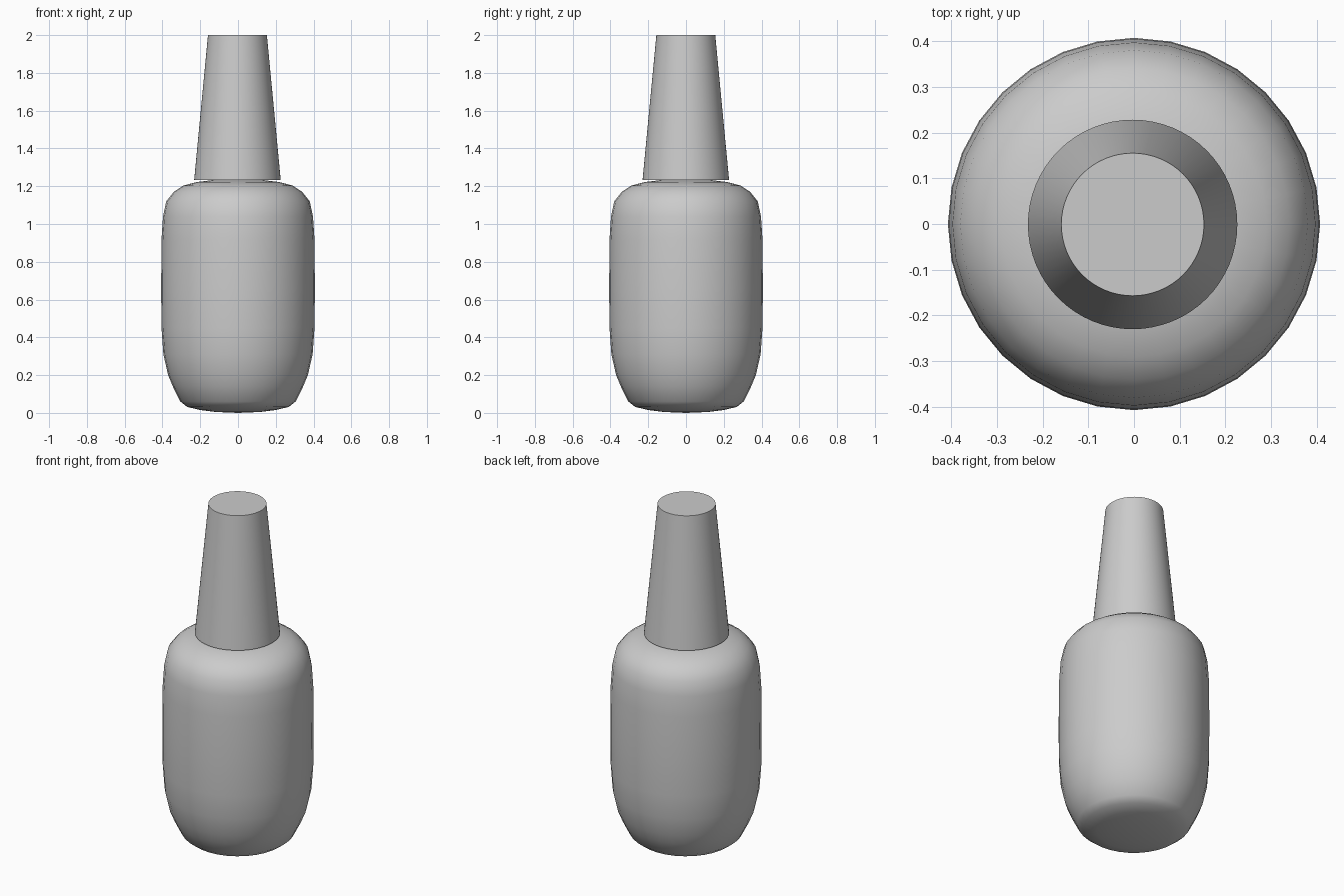
import bpy, bmesh, math

if "Cube" in bpy.data.objects:
    bpy.data.objects.remove(bpy.data.objects["Cube"])


def lathe(name, profile, sides, centre=(0, 0), angle=40):
    """Spin an (r, z) profile around z; ends with r = 0 become poles."""
    bm = bmesh.new()
    verts = [bm.verts.new((r, 0, z)) for r, z in profile]
    edges = [bm.edges.new(p) for p in zip(verts, verts[1:])]
    bmesh.ops.spin(bm, geom=verts + edges, cent=(0, 0, 0), axis=(0, 0, 1),
                   angle=math.tau, steps=sides, use_duplicate=False)
    bmesh.ops.remove_doubles(bm, verts=bm.verts, dist=1e-4)
    bmesh.ops.recalc_face_normals(bm, faces=bm.faces)
    mesh = bpy.data.meshes.new(name)
    bm.to_mesh(mesh)
    bm.free()
    obj = bpy.data.objects.new(name, mesh)
    obj.location = (*centre, 0)
    bpy.context.collection.objects.link(obj)
    bpy.context.view_layer.objects.active = obj
    obj.select_set(True)
    bpy.ops.object.shade_smooth_by_angle(angle=math.radians(angle))
    obj.select_set(False)
    return obj


# Rounded bottle body, slightly domed at both ends
lathe("bottle", [
    (0, 0), (0.12, 0.005), (0.20, 0.015), (0.27, 0.032), (0.305, 0.06),
    (0.345, 0.14), (0.37, 0.20), (0.395, 0.31), (0.405, 0.45),
    (0.407, 0.65), (0.405, 0.92), (0.397, 1.04), (0.38, 1.12),
    (0.34, 1.17), (0.29, 1.203), (0.22, 1.222), (0.12, 1.234), (0, 1.236),
], 32, angle=60)

# Tapered cap
lathe("cap", [(0, 1.234), (0.229, 1.234), (0.156, 2.0), (0, 2.0)],
      64, centre=(-0.003, -0.001))
